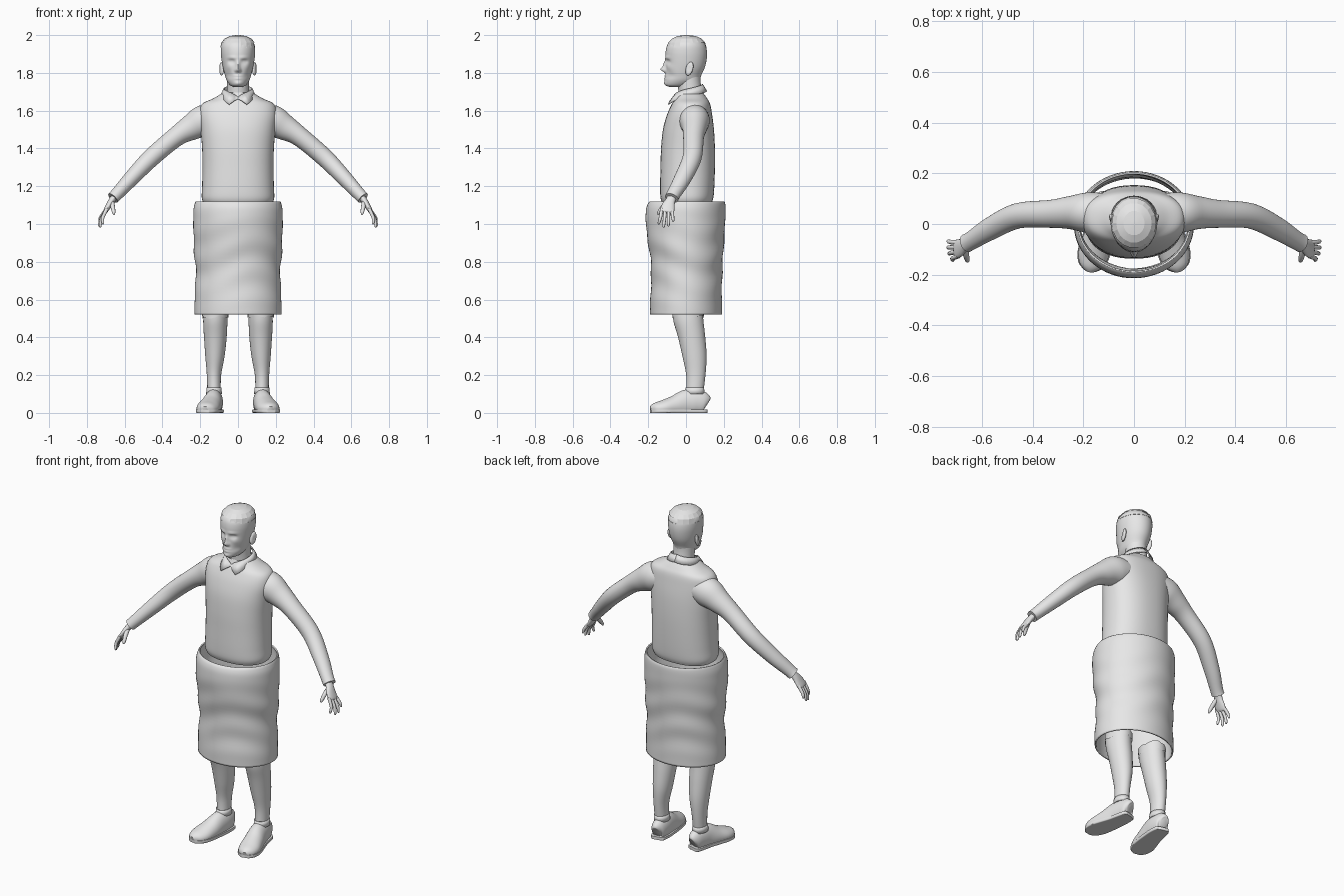
import bpy, bmesh, math, random
from mathutils import Vector

cube = bpy.data.objects.get("Cube")
if cube:
    bpy.data.objects.remove(cube, do_unlink=True)

random.seed(4)
grey = bpy.data.materials.new("plain grey")
grey.use_nodes = True
grey.diffuse_color = (0.8, 0.8, 0.8, 1)
grey.node_tree.nodes["Principled BSDF"].inputs["Base Color"].default_value = (0.8, 0.8, 0.8, 1)
UP, ACROSS, FORWARD = Vector((0, 0, 1)), Vector((1, 0, 0)), Vector((0, 1, 0))


def finish(name, bm, angle=45, thickness=0):
    bmesh.ops.recalc_face_normals(bm, faces=bm.faces)
    mesh = bpy.data.meshes.new(name)
    bm.to_mesh(mesh)
    bm.free()
    mesh.materials.append(grey)
    mesh.polygons.foreach_set("use_smooth", [True] * len(mesh.polygons))
    mesh.set_sharp_from_angle(angle=math.radians(angle))
    obj = bpy.data.objects.new(name, mesh)
    bpy.context.collection.objects.link(obj)
    if thickness:
        mod = obj.modifiers.new("thickness", "SOLIDIFY")
        mod.thickness = thickness
        mod.offset = -1
    return obj


def smooth_path(points, steps):
    """Catmull-Rom curve through sections of any dimension."""
    pts = [points[0]] + list(points) + [points[-1]]
    out = []
    for i in range(1, len(pts) - 2):
        for k in range(steps):
            t = k / steps
            out.append([0.5 * (2 * b + (c - a) * t + (2 * a - 5 * b + 4 * c - d) * t * t
                               + (3 * b - a - 3 * c + d) * t ** 3)
                        for a, b, c, d in zip(*pts[i - 1:i + 3])])
    return out + [list(points[-1])]


def loft(sections, n=32, steps=5, side=1, ref=None, power=2.0, caps=True, limits=None):
    """Sections are x, y, z, radius a, radius b; level rings unless ref is given."""
    rows = smooth_path(sections, steps)
    bm = bmesh.new()
    rings = []
    for i, (x, y, z, ra, rb) in enumerate(rows):
        a, b = ACROSS, FORWARD
        if ref:
            ahead, behind = rows[min(i + 1, len(rows) - 1)], rows[max(i - 1, 0)]
            t = (Vector(ahead[:3]) - Vector(behind[:3])).normalized()
            a = (ref - t * t.dot(ref)).normalized()
            b = t.cross(a)
        ring = []
        for k in range(n):
            ang = math.tau * k / n
            u, v = math.cos(ang), math.sin(ang)
            u, v = (math.copysign(abs(w) ** (2 / power), w) for w in (u, v))
            p = Vector((x, y, z)) + a * ra * u + b * rb * v
            if limits:
                p.z = min(max(p.z, limits[0]), limits[1])
            p.x *= side
            ring.append(bm.verts.new(p))
        rings.append(ring)
    for lo, hi in zip(rings, rings[1:]):
        for k in range(n):
            bm.faces.new((lo[k], lo[k - 1], hi[k - 1], hi[k]))
    if caps:
        bm.faces.new(rings[0])
        bm.faces.new(rings[-1])
    return bm


def front_back(rows):
    """Turn z, front y, back y, half width into level sections."""
    return [(0, (f + b) / 2, z, w, (b - f) / 2) for z, f, b, w in rows]


# Sweater body, open at the hem
body = front_back([
    (1.11, -.125, .135, .182), (1.14, -.135, .145, .192), (1.2, -.137, .15, .19),
    (1.3, -.135, .153, .188), (1.4, -.132, .153, .19), (1.5, -.122, .148, .198),
    (1.58, -.1, .138, .205), (1.635, -.075, .128, .19), (1.665, -.058, .112, .13),
    (1.695, -.045, .09, .08)])
finish("sweater_body", loft(body, n=48, power=2.3, caps=False))

# Wrapped skirt, an open tube with soft folds
skirt = loft(front_back([
    (.52, -.19, .19, .23), (.6, -.19, .19, .23), (.7, -.184, .19, .224),
    (.8, -.187, .195, .227), (.9, -.2, .2, .235), (1.0, -.213, .207, .236),
    (1.07, -.212, .209, .236), (1.105, -.203, .208, .23), (1.12, -.19, .203, .224)]),
    n=64, caps=False)
for v in skirt.verts:
    ang = math.atan2(v.co.y, v.co.x)
    fade = math.sin(math.pi * min(max((v.co.z - .55) / .5, 0), 1))
    fold = 1 + .018 * fade * math.sin(v.co.z * 38 + 2 * math.sin(ang * 2 + .6))
    v.co.x *= fold
    v.co.y *= fold
finish("skirt", skirt, thickness=.008)

# Neck
finish("neck", loft([(0, .03, 1.62, .062, .065), (0, .022, 1.7, .058, .062),
                     (0, .015, 1.76, .058, .062), (0, .01, 1.82, .06, .07)]))

# Head, shaped by mirrored bumps: x, z, x spread, z spread, push forward
head = loft(front_back([
    (1.725, -.085, -.02, .022), (1.735, -.108, .03, .042), (1.76, -.112, .07, .06),
    (1.79, -.108, .082, .07), (1.83, -.107, .1, .08), (1.87, -.108, .109, .087),
    (1.91, -.108, .111, .091), (1.945, -.1, .104, .089), (1.97, -.08, .085, .075),
    (1.986, -.052, .057, .05), (1.992, -.01, .015, .012)]), n=96, steps=6)
BUMPS = [(0, 1.818, .011, .013, .026), (0, 1.842, .009, .02, .013),
         (.012, 1.812, .006, .007, .01), (.034, 1.86, .016, .011, -.013),
         (.034, 1.859, .009, .006, .006), (.03, 1.88, .024, .008, .005),
         (0, 1.783, .02, .005, .006), (0, 1.77, .018, .005, .005),
         (0, 1.777, .022, .002, -.004), (0, 1.745, .018, .01, .005),
         (.048, 1.83, .016, .016, .004), (.05, 1.785, .018, .02, -.006)]
for v in head.verts:
    x, y, z = v.co
    if y < -.02:
        for bx, bz, sx, sz, push in BUMPS:
            v.co.y -= push * math.exp(-((abs(x) - bx) / sx) ** 2 - ((z - bz) / sz) ** 2)
finish("head", head, 70)

# Hair: a ragged, faceted cap of loose patches
hair = loft(front_back([
    (1.935, -.104, .11, .093), (1.962, -.095, .102, .088), (1.982, -.074, .083, .07),
    (1.995, -.045, .052, .042), (2.0, -.008, .012, .01)]), n=18, steps=1)
low = [f for f in hair.faces if f.calc_center_median().z < 1.955 and random.random() < .5]
bmesh.ops.delete(hair, geom=low, context="FACES")
finish("hair", hair, 10)

# Shirt collar: folded band with two points at the front
collar = bmesh.new()
edges = []
COUNT = 16
for i in range(-COUNT, COUNT + 1):
    s, ang = abs(i) / COUNT, math.pi * i / COUNT
    if s <= .125:
        drop, reach = .008 + s * 8 * .05, .09 + s * 8 * .034
    else:
        k = min((s - .125) / .22, 1)
        drop, reach = .058 - .02 * k, .124 - .03 * k
    top = 1.672 + .07 * s ** .6
    edges.append([collar.verts.new((r * math.sin(ang), .018 - r * math.cos(ang), z))
                  for r, z in ((.07 + .012 * (1 - s), top), (reach, top - drop))])
for a, b in zip(edges, edges[1:]):
    collar.faces.new((a[0], a[1], b[1], b[0]))
finish("collar", collar, 50, .005)

for side, label in ((1, "left"), (-1, "right")):
    # Ear
    ear = bmesh.new()
    bmesh.ops.create_uvsphere(ear, u_segments=16, v_segments=10, radius=1)
    for v in ear.verts:
        x, y, z = v.co
        dish = .006 * math.exp(-(y * y + z * z) * 4) if x > 0 else 0
        v.co = (side * (.087 + .012 * x - dish + .006 * y),
                .018 + .02 * y + .008 * z, 1.822 + .036 * z)
    finish(label + "_ear", ear)

    # Sleeve and cuff
    finish(label + "_sleeve", loft([
        (.1, .045, 1.56, .075, .07), (.18, .045, 1.545, .08, .085),
        (.25, .045, 1.51, .066, .068), (.33, .04, 1.46, .055, .052),
        (.46, .032, 1.35, .05, .048), (.566, -.018, 1.24, .045, .041),
        (.64, -.064, 1.16, .037, .034), (.662, -.076, 1.137, .037, .033)],
        side=side, ref=FORWARD))

    # Palm
    finish(label + "_palm", loft([
        (.64, -.066, 1.16, .025, .019), (.668, -.082, 1.125, .026, .017),
        (.686, -.094, 1.095, .035, .015), (.702, -.1, 1.068, .037, .012),
        (.707, -.102, 1.06, .03, .007)], n=20, side=side, ref=FORWARD))

    # Four fingers fanned along the palm
    for i, (tip_x, tip_z) in enumerate([(.715, .998), (.729, .982), (.734, .988), (.733, 1.012)]):
        y0, y1 = -.128 + .018 * i, -.143 + .025 * i
        finish(f"{label}_finger_{i + 1}", loft([
            (.694, y0, 1.08, .009, .01),
            ((.705 + tip_x) / 2 + .006, (y0 + y1) / 2, (1.07 + tip_z) / 2, .0088, .009),
            (tip_x, y1, tip_z + .008, .007, .007),
            (tip_x, y1, tip_z, .003, .003)], n=10, steps=4, side=side, ref=FORWARD))

    # Thumb
    finish(label + "_thumb", loft([
        (.668, -.09, 1.12, .012, .013), (.663, -.122, 1.09, .012, .012),
        (.658, -.143, 1.062, .009, .009), (.657, -.149, 1.05, .004, .004)],
        n=12, side=side, ref=ACROSS))

    # Lower leg and ankle band
    finish(label + "_leg", loft([
        (.118, .008, .535, .064, .08), (.12, .014, .48, .064, .079),
        (.12, .03, .4, .06, .072), (.122, .045, .3, .051, .064),
        (.127, .052, .2, .038, .051), (.127, .046, .1, .035, .045)], side=side))
    finish(label + "_ankle_band", loft([
        (.127, .046, .1, .042, .052), (.127, .047, .135, .039, .049)],
        side=side, steps=2, caps=False), thickness=.004)

    # Torn trouser hem above the calf
    hem = loft([(.12, .012, .5, .07, .084), (.118, .01, .55, .069, .084)],
               n=20, steps=2, side=side, caps=False)
    for v in hem.verts:
        v.co.z += random.uniform(0, .018)
    finish(label + "_torn_hem", hem)

    # Shoe, flat underneath, with a slightly wider sole
    shoe = [(.12, .108, .045, .02, .035), (.122, .096, .05, .037, .058),
            (.125, .05, .055, .046, .07), (.132, .0, .05, .05, .072),
            (.145, -.06, .035, .057, .057), (.16, -.12, .025, .06, .043),
            (.17, -.163, .02, .046, .033), (.175, -.186, .015, .018, .02)]
    finish(label + "_shoe", loft(shoe, side=side, ref=ACROSS, limits=(.008, 1)), 50)
    sole = [(x, y, .01, a + .004, .04) for x, y, z, a, b in shoe]
    finish(label + "_sole", loft(sole, side=side, ref=ACROSS, limits=(0, .018)), 50)
